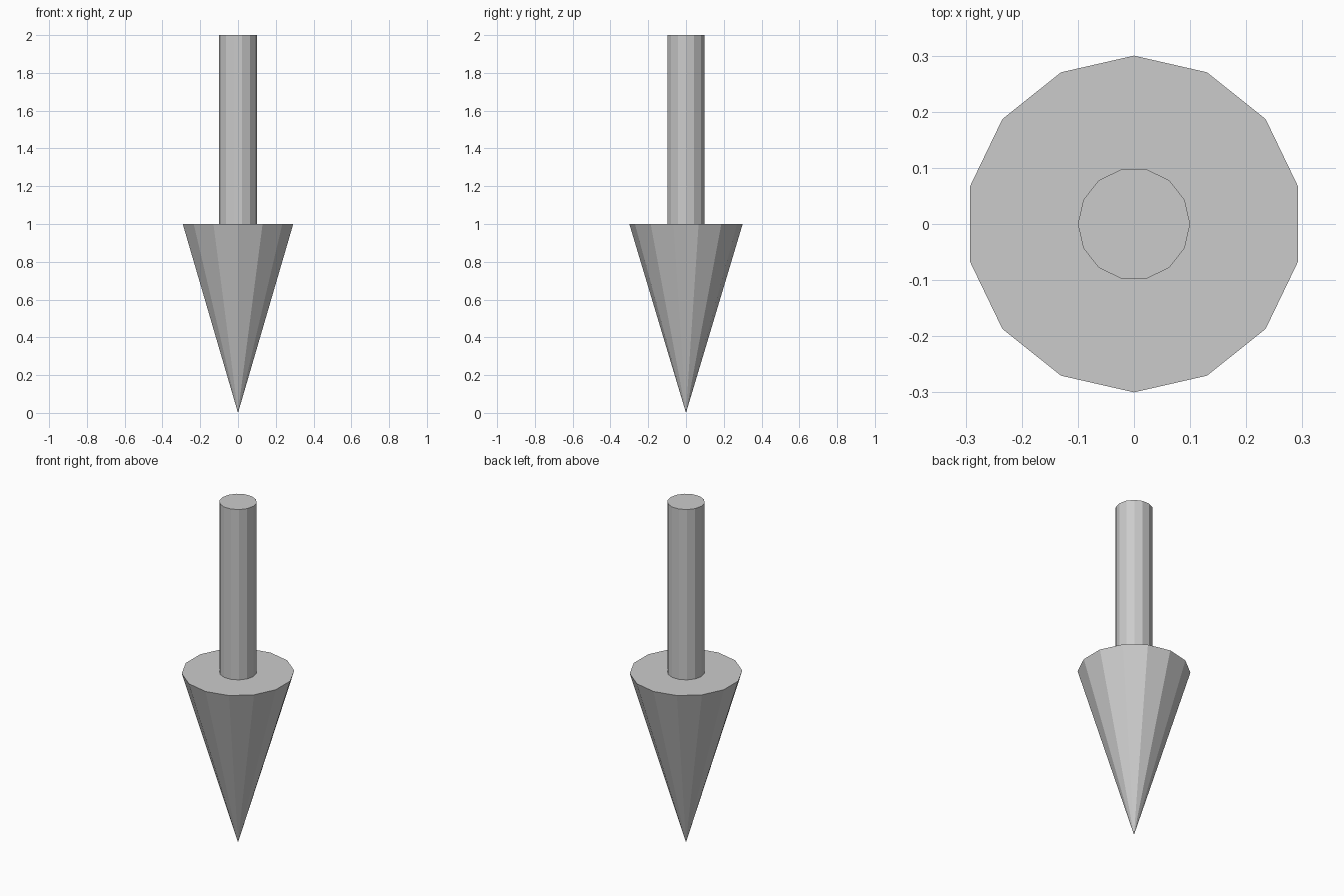
import bpy
from math import pi

if "Cube" in bpy.data.objects:
    bpy.data.objects.remove(bpy.data.objects["Cube"])

SIDES = 14

# Arrow head: cone with its tip on the ground, a corner facing +y
bpy.ops.mesh.primitive_cone_add(vertices=SIDES, radius1=0.0, radius2=0.3, depth=1.0,
                                location=(0, 0, 0.5))
bpy.context.object.name = "arrow_head"

# Shaft: flat-sided cylinder rising from the head, a corner facing +x
bpy.ops.mesh.primitive_cylinder_add(vertices=SIDES, radius=0.1, depth=1.0,
                                    location=(0, 0, 1.5), rotation=(0, 0, pi / 2))
bpy.context.object.name = "arrow_shaft"
